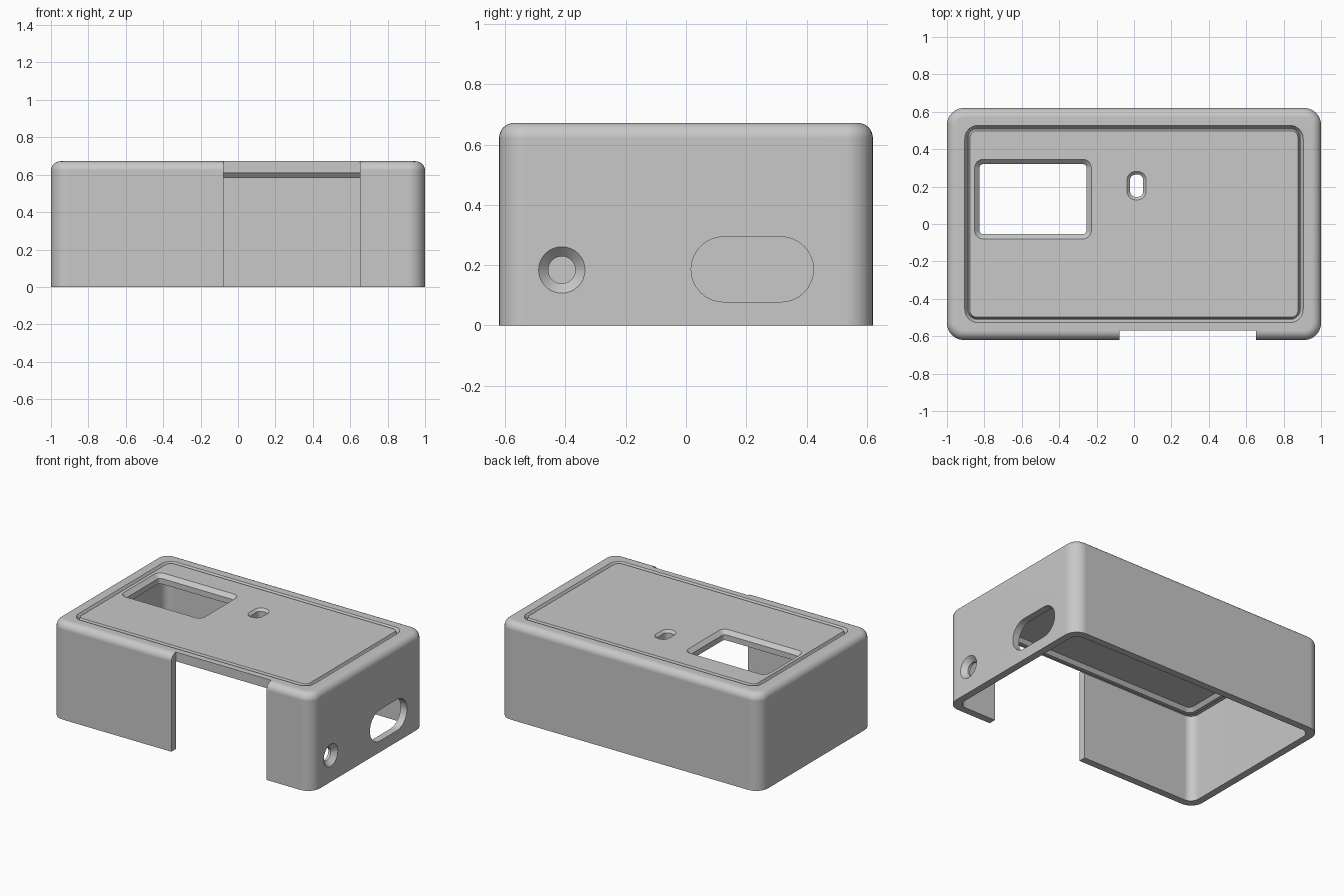
import bpy
import bmesh
import math
from mathutils import Matrix, Vector

if "Cube" in bpy.data.objects:
    bpy.data.objects.remove(bpy.data.objects["Cube"], do_unlink=True)

grey = bpy.data.materials.new("plain grey")
grey.use_nodes = True
COLOUR = (0.58, 0.58, 0.58, 1)
grey.diffuse_color = COLOUR
grey.node_tree.nodes["Principled BSDF"].inputs["Base Color"].default_value = COLOUR

STEPS = 8
HALF_X, HALF_Y, HEIGHT = 1.0, 0.62, 0.672
WALL, CORNER, FILLET = 0.05, 0.09, 0.05
CEILING, GROOVE = 0.608, 0.025


def ring(hx, hy, r, z):
    """Rounded rectangle, counter-clockwise, at height z."""
    points = []
    for k, (sx, sy) in enumerate(((1, 1), (-1, 1), (-1, -1), (1, -1))):
        for i in range(STEPS + 1):
            a = (k + i / STEPS) * math.pi / 2
            points.append(Vector((sx * (hx - r) + r * math.cos(a),
                                  sy * (hy - r) + r * math.sin(a), z)))
    return points


def loft(name, rings, matrix=Matrix()):
    """Skin a stack of rings and cap both ends."""
    bm = bmesh.new()
    rows = [[bm.verts.new(matrix @ p) for p in r] for r in rings]
    n = len(rows[0])
    for low, high in zip(rows, rows[1:]):
        for i in range(n):
            j = (i + 1) % n
            bm.faces.new((low[i], low[j], high[j], high[i]))
    bm.faces.new(rows[0][::-1])
    bm.faces.new(rows[-1])
    bmesh.ops.remove_doubles(bm, verts=bm.verts, dist=0.00001)
    bmesh.ops.recalc_face_normals(bm, faces=bm.faces)
    mesh = bpy.data.meshes.new(name)
    bm.to_mesh(mesh)
    bm.free()
    mesh.materials.append(grey)
    obj = bpy.data.objects.new(name, mesh)
    bpy.context.collection.objects.link(obj)
    return obj


def opening_cutter(name, size, chamfer, low, high, matrix):
    """Straight opening with a 45 degree chamfer on its outer side."""
    hx, hy, r = size
    rings = [ring(hx, hy, r, low - 0.05), ring(hx, hy, r, high - chamfer)]
    if chamfer:
        rings.append(ring(hx + chamfer, hy + chamfer, r + chamfer, high))
    rings.append(ring(hx + chamfer, hy + chamfer, r + chamfer, high + 0.05))
    return loft(name, rings, matrix)


# Case: underside panel and hanging rib, inner walls, outer walls
ix, iy = HALF_X - WALL, HALF_Y - WALL
rings = [
    ring(0.86, 0.483, 0.03, CEILING),
    ring(0.88, 0.503, 0.04, CEILING - GROOVE),
    ring(0.902, 0.525, 0.06, CEILING - GROOVE),
    ring(0.922, 0.545, 0.08, CEILING),
    ring(ix, iy, 0.06, CEILING),
    ring(ix, iy, 0.06, 0),
    ring(HALF_X, HALF_Y, CORNER, 0),
]
# Rounded rim
for i in range(STEPS + 1):
    a = i / STEPS * math.pi / 2
    d = FILLET * (1 - math.cos(a))
    rings.append(ring(HALF_X - d, HALF_Y - d, CORNER - d,
                      HEIGHT - FILLET + FILLET * math.sin(a)))
# Groove around the top panel
rings += [
    ring(0.905, 0.527, 0.07, HEIGHT),
    ring(0.889, 0.511, 0.054, HEIGHT - GROOVE),
    ring(0.886, 0.508, 0.045, HEIGHT - GROOVE),
    ring(0.876, 0.498, 0.035, HEIGHT),
]
case = loft("case_shell", rings)

# Openings in the panel and the right-hand wall
side = Matrix(((0, 0, 1), (1, 0, 0), (0, 1, 0))).to_4x4()
cutters = [
    opening_cutter("window_cutter", (0.286, 0.187, 0.02), 0.026, CEILING, HEIGHT,
                   Matrix.Translation((-0.54, 0.133, 0))),
    opening_cutter("button_cutter", (0.035, 0.06, 0.03), 0.016, CEILING, HEIGHT,
                   Matrix.Translation((0.014, 0.205, 0))),
    opening_cutter("round_port_cutter", (0.045, 0.045, 0.0449), 0.032, ix, HALF_X,
                   Matrix.Translation((0, -0.412, 0.184)) @ side),
    opening_cutter("slot_port_cutter", (0.203, 0.108, 0.1079), 0, ix, HALF_X,
                   Matrix.Translation((0, 0.22, 0.186)) @ side),
]

# Front notch through the full height of the front wall
notch = loft("notch_cutter", [ring(0.365, 0.1, 0.0, z) for z in (-0.1, 0.8)],
             Matrix.Translation((0.288, -iy - 0.1, 0)))
cutters.append(notch)

bpy.ops.object.select_all(action="DESELECT")
bpy.context.view_layer.objects.active = case
case.select_set(True)
for cutter in cutters:
    cutter.hide_render = True
    mod = case.modifiers.new(cutter.name, "BOOLEAN")
    mod.operation = "DIFFERENCE"
    mod.solver = "EXACT"
    mod.object = cutter
    bpy.ops.object.modifier_apply(modifier=mod.name)
    bpy.data.objects.remove(cutter, do_unlink=True)

# Smooth curves with sharp creases and flat faces
bpy.ops.object.shade_smooth_by_angle(angle=math.radians(30))
weighted = case.modifiers.new("flat_faces", "WEIGHTED_NORMAL")
weighted.keep_sharp = True
